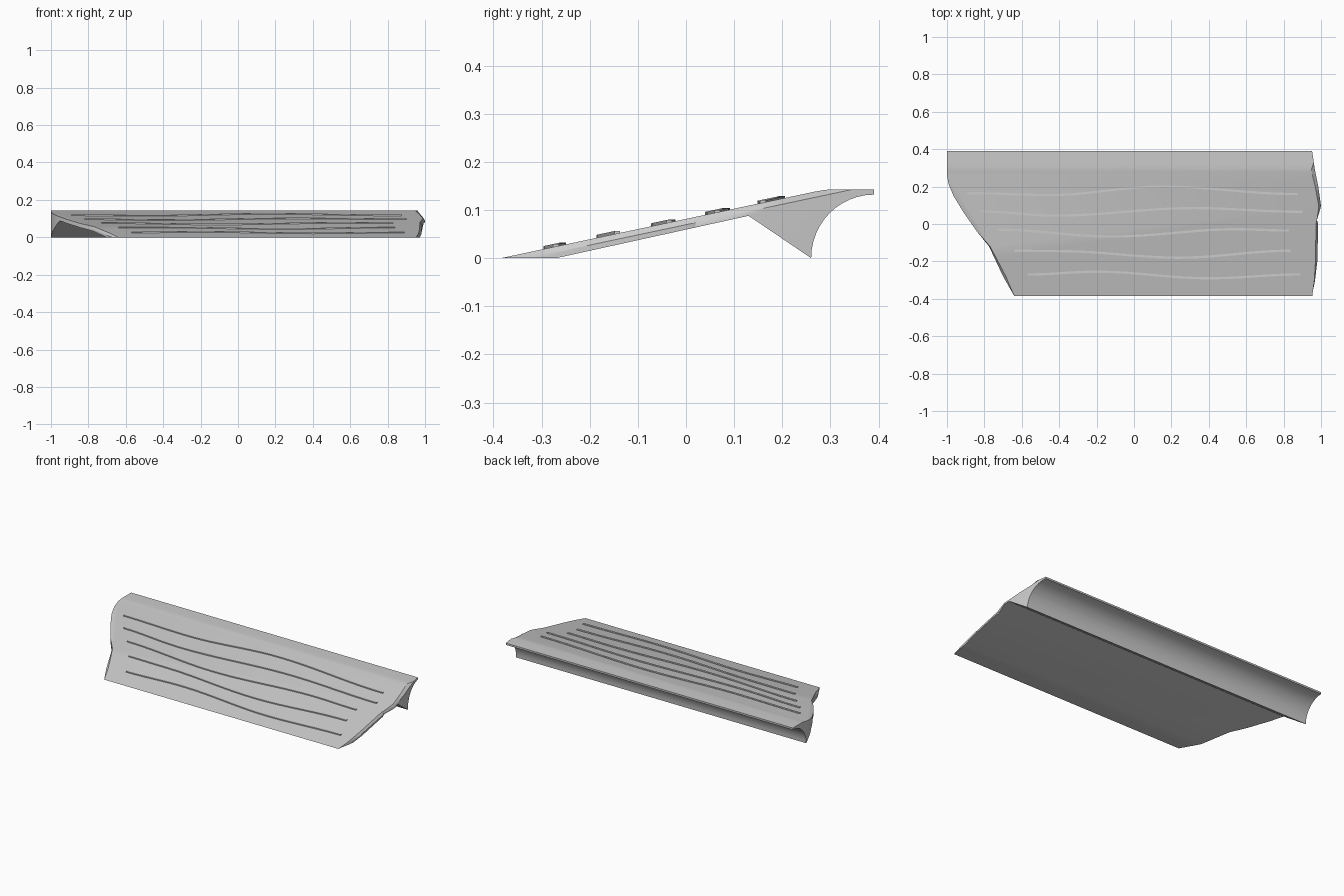
import bpy, bmesh, math

if "Cube" in bpy.data.objects:
    bpy.data.objects.remove(bpy.data.objects["Cube"])

grey = bpy.data.materials.new("stone grey")
grey.diffuse_color = (0.6, 0.6, 0.6, 1)
grey.use_nodes = True
grey.node_tree.nodes["Principled BSDF"].inputs["Base Color"].default_value = grey.diffuse_color
SLOPE = 0.143 / 0.675


def surf(y):
    return (y + 0.385) * SLOPE


def loft(name, rings):
    """Closed solid through rings with equal point counts."""
    bm = bmesh.new()
    rows = [[bm.verts.new(p) for p in r] for r in rings]
    n = len(rows[0])
    for a, b in zip(rows, rows[1:]):
        for i in range(n):
            j = (i + 1) % n
            bm.faces.new((a[i], a[j], b[j], b[i]))
    bm.faces.new(rows[0])
    bm.faces.new(rows[-1][::-1])
    bmesh.ops.recalc_face_normals(bm, faces=bm.faces)
    me = bpy.data.meshes.new(name)
    bm.to_mesh(me)
    bm.free()
    ob = bpy.data.objects.new(name, me)
    bpy.context.collection.objects.link(ob)
    me.materials.append(grey)
    return ob


# Sloped tread with back lip and concave riser below (y, z profile)
profile = [(-0.385, 0), (0.27, surf(0.27)), (0.29, 0.142), (0.31, 0.143), (0.39, 0.143)]
for i in range(13):
    a = math.radians(90 + 90 * i / 12)
    profile.append((0.39 + 0.13 * math.cos(a), 0.132 * math.sin(a)))
profile += [(0.13, 0.088), (-0.27, 0)]
ramp = loft("ramp", [[(x, y, z) for y, z in profile] for x in (-1.1, 1.1)])

# Outline of the ends seen from above: x, y, inset of the worn top edge
outline = [(-0.64, -0.386, 0), (0.953, -0.386, 0), (0.968, -0.3, 0.004),
           (0.98, -0.2, 0.01), (0.985, 0.0, 0.012), (0.978, 0.02, 0.0),
           (1.0, 0.095, 0.012), (0.985, 0.2, 0.016), (0.967, 0.29, 0.02),
           (0.951, 0.4, 0), (-1.0, 0.4, 0), (-1.0, 0.26, 0), (-0.99, 0.21, 0),
           (-0.965, 0.15, 0), (-0.91, 0.06, 0), (-0.84, -0.04, 0),
           (-0.775, -0.12, 0.006), (-0.70, -0.28, 0.015)]
rings = []
for offset, inset in ((-0.4, 0), (-0.012, 0), (0.0, 1), (0.1, 1)):
    rings.append([(x - math.copysign(d * inset, x), y, surf(y) + offset)
                  for x, y, d in outline])
cutter = loft("end_cutter", rings)
cutter.hide_render = True
mod = ramp.modifiers.new("trim", "BOOLEAN")
mod.operation = "INTERSECT"
mod.solver = "EXACT"
mod.object = cutter
bpy.context.view_layer.objects.active = ramp
ramp.select_set(True)
bpy.ops.object.modifier_apply(modifier="trim")
bpy.data.objects.remove(cutter)
bpy.ops.object.select_all(action="DESELECT")
ramp.select_set(True)
bpy.ops.object.shade_smooth_by_angle(angle=math.radians(30))

# Wavy raised ridges: (x, y) crests joined by smooth half waves
waves = [
    [(-0.89, 0.165), (-0.45, 0.155), (0.15, 0.20), (0.875, 0.16)],
    [(-0.82, 0.067), (-0.42, 0.045), (0.32, 0.085), (0.90, 0.065)],
    [(-0.73, -0.03), (-0.12, -0.067), (0.55, -0.028), (0.83, -0.035)],
    [(-0.64, -0.143), (-0.40, -0.145), (0.24, -0.18), (0.84, -0.143)],
    [(-0.57, -0.27), (-0.20, -0.255), (0.40, -0.29), (0.89, -0.27)],
]
W, H = 0.006, 0.005
for k, keys in enumerate(waves):
    path = []
    for (x0, y0), (x1, y1) in zip(keys, keys[1:]):
        for i in range(12):
            t = i / 12
            path.append((x0 + (x1 - x0) * t,
                         y0 + (y1 - y0) * (1 - math.cos(math.pi * t)) / 2))
    path.append(keys[-1])
    loft(f"ridge_{k + 1}", [[(x, y - W, surf(y) - 0.004), (x, y + W, surf(y) - 0.004),
                             (x, y + W, surf(y) + H), (x, y - W, surf(y) + H)]
                            for x, y in path])
